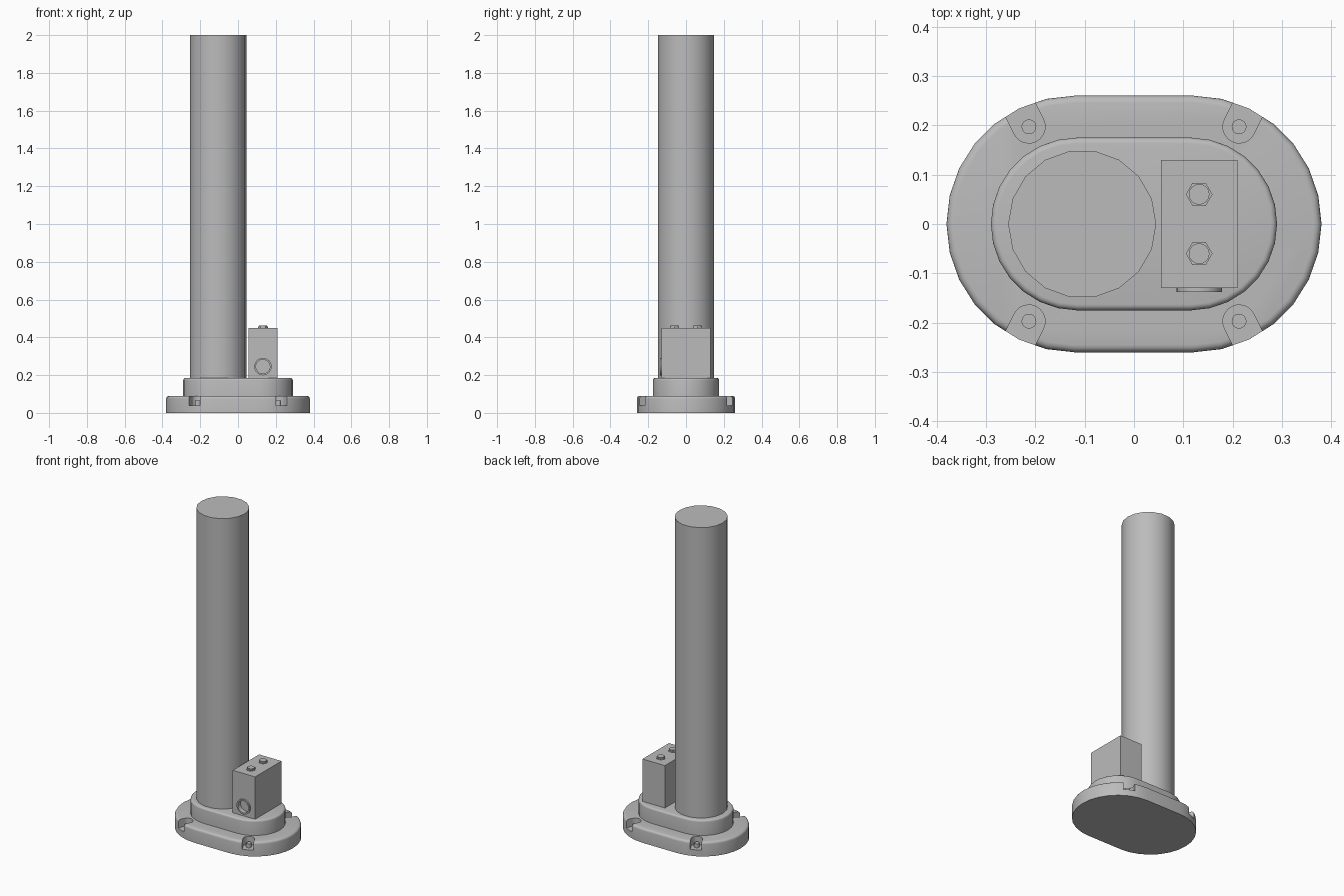
import bpy, bmesh, math
from mathutils import Matrix, Vector

if "Cube" in bpy.data.objects:
    bpy.data.objects.remove(bpy.data.objects["Cube"])

grey = bpy.data.materials.new("plain_grey")
grey.use_nodes = True
grey.diffuse_color = (0.5, 0.5, 0.5, 1)
grey.node_tree.nodes["Principled BSDF"].inputs["Base Color"].default_value = (0.5, 0.5, 0.5, 1)


def finish(name, bm, smooth=True):
    """Turn a bmesh into a coloured object."""
    bmesh.ops.recalc_face_normals(bm, faces=bm.faces)
    mesh = bpy.data.meshes.new(name)
    bm.to_mesh(mesh)
    bm.free()
    mesh.materials.append(grey)
    obj = bpy.data.objects.new(name, mesh)
    bpy.context.collection.objects.link(obj)
    if smooth:
        smooth_shade(obj)
    return obj


def smooth_shade(obj):
    bpy.ops.object.select_all(action="DESELECT")
    obj.select_set(True)
    bpy.context.view_layer.objects.active = obj
    bpy.ops.object.shade_smooth_by_angle(angle=math.radians(35))


def loft(rings, closed=False):
    """Skin equal-length rings; cap the ends, or join last to first."""
    bm = bmesh.new()
    loops = [[bm.verts.new(p) for p in ring] for ring in rings]
    n = len(loops[0])
    pairs = list(zip(loops, loops[1:]))
    if closed:
        pairs.append((loops[-1], loops[0]))
    for a, b in pairs:
        for i in range(n):
            j = (i + 1) % n
            bm.faces.new((a[i], a[j], b[j], b[i]))
    if not closed:
        bm.faces.new(loops[0])
        bm.faces.new(loops[-1])
    return bm


def stadium(half, r, z, steps=14):
    """Outline of two half circles joined by straight sides."""
    pts = []
    for side in (1, -1):
        for k in range(steps + 1):
            a = -math.pi / 2 + math.pi * k / steps
            pts.append(Vector((side * (half + r * math.cos(a)), side * r * math.sin(a), z)))
    return pts


def plate(name, half, r, z0, z1, edge):
    """Stadium slab with a rounded top edge."""
    rings = [stadium(half, r, z0)]
    for k in range(5):
        a = math.pi / 2 * k / 4
        rings.append(stadium(half, r - edge * (1 - math.cos(a)), z1 - edge * (1 - math.sin(a))))
    return finish(name, loft(rings))


def circle(r, z, n, centre=(0, 0)):
    return [Vector((centre[0] + r * math.cos(math.tau * i / n),
                    centre[1] + r * math.sin(math.tau * i / n), z)) for i in range(n)]


def cylinder(name, r, z0, z1, n, centre, smooth=True):
    return finish(name, loft([circle(r, z0, n, centre), circle(r, z1, n, centre)]), smooth)


def cut(target, cutter):
    """Subtract the cutter for good and remove it."""
    mod = target.modifiers.new("cut", "BOOLEAN")
    mod.operation, mod.solver, mod.object = "DIFFERENCE", "EXACT", cutter
    graph = bpy.context.evaluated_depsgraph_get()
    mesh = bpy.data.meshes.new_from_object(target.evaluated_get(graph))
    target.modifiers.clear()
    target.data = mesh
    bpy.data.objects.remove(cutter)


# Stepped foot
base = plate("base_plate", 0.12, 0.26, 0, 0.09, 0.015)
plate("raised_plinth", 0.115, 0.175, 0.09, 0.185, 0.012)

# Open slots in the base, each with a fixing screw
floor = 0.04
for sx in (-1, 1):
    for sy in (-1, 1):
        x, y = 0.213 * sx, 0.197 * sy
        outline = [Vector((0.15, 0.033, 0)), Vector((0.15, -0.033, 0))]
        for k in range(13):
            a = -math.pi / 2 - math.pi * k / 12
            outline.insert(2 + k, Vector((0.033 * math.cos(a), 0.033 * math.sin(a), 0)))
        turn = Matrix.Rotation(math.atan2(0.034 * sy, 0.017 * sx), 4, "Z")
        rings = [[turn @ p + Vector((x, y, z)) for p in outline] for z in (floor, 0.2)]
        cutter = finish("slot_cutter", loft(rings), False)
        cutter.hide_render = True
        cut(base, cutter)
        place = ("back" if sy > 0 else "front") + ("_left" if sx > 0 else "_right")
        cylinder(place + "_base_screw", 0.015, floor, 0.065, 16, (x, y))
smooth_shade(base)

# Tall column
cylinder("column", 0.15, 0.185, 2.0, 18, (-0.105, 0))

# Valve block
bm = bmesh.new()
bmesh.ops.create_cube(bm, size=1, matrix=Matrix.Translation((0.132, 0, 0.3175))
                      @ Matrix.Diagonal((0.155, 0.26, 0.265, 1)))
block = finish("block", bm, False)

# Hexagonal bolts on the block
for side, y in (("front", -0.06), ("back", 0.06)):
    cylinder(side + "_block_bolt", 0.027, 0.45, 0.457, 6, (0.132, y), False)
    cylinder(side + "_bolt_crown", 0.021, 0.457, 0.463, 16, (0.132, y))

# Round port on the front of the block
to_front = Matrix.Translation((0.132, -0.13, 0.245)) @ Matrix.Rotation(math.pi / 2, 4, "X")
bore = loft([circle(0.037, -0.02, 24), circle(0.037, 0.02, 24)])
bore.transform(to_front)
cutter = finish("bore_cutter", bore, False)
cutter.hide_render = True
cut(block, cutter)
ring = loft([circle(0.046, 0, 24), circle(0.046, 0.008, 24),
             circle(0.037, 0.008, 24), circle(0.037, 0, 24)], closed=True)
ring.transform(to_front)
finish("port_ring", ring)
